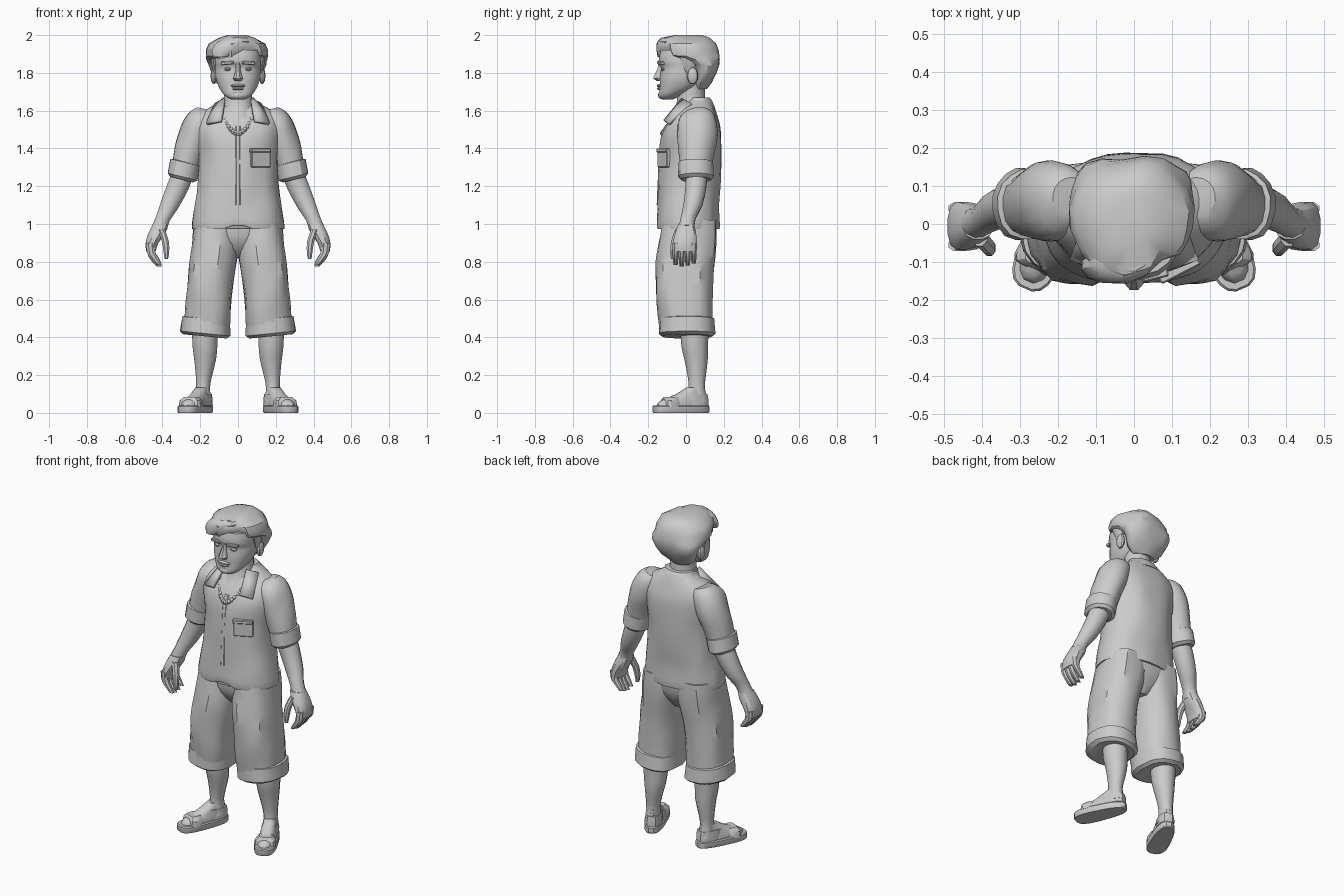
import bpy, bmesh, math
from mathutils import Vector, Matrix, noise

clay = bpy.data.materials.new("light_grey")
clay.diffuse_color = (0.6, 0.6, 0.6, 1)


def finish(bm, name, mirror=False, angle=32):
    bmesh.ops.recalc_face_normals(bm, faces=bm.faces[:])
    me = bpy.data.meshes.new(name)
    bm.to_mesh(me)
    bm.free()
    me.materials.append(clay)
    for p in me.polygons:
        p.use_smooth = True
    me.set_sharp_from_angle(angle=math.radians(angle))
    ob = bpy.data.objects.new(name, me)
    bpy.context.collection.objects.link(ob)
    if mirror:
        m = ob.modifiers.new("mirror", 'MIRROR')
        m.use_mirror_merge = False
    return ob


def smooth(rows, sub):
    """Catmull-Rom interpolation of the section rows."""
    out = []
    for i in range(len(rows) - 1):
        a, b = rows[max(i - 1, 0)], rows[i]
        c, d = rows[i + 1], rows[min(i + 2, len(rows) - 1)]
        for s in range(sub):
            t = s / sub
            out.append([0.5 * (2 * q + (r - p) * t + (2 * p - 5 * q + 4 * r - w) * t * t
                               + (3 * q - p - 3 * r + w) * t ** 3)
                        for p, q, r, w in zip(a, b, c, d)])
    return out + [list(rows[-1])]


def loft(name, rows, n=16, sub=2, power=1.0, tilt=0.0, wrinkle=0.0,
         mirror=False, matrix=None, hook=None):
    """Skin horizontal rings given as (z, x0, x1, y0, y1)."""
    bm = bmesh.new()
    rings = []
    for z, x0, x1, y0, y1 in smooth(rows, sub):
        ring = []
        for k in range(n):
            a = 2 * math.pi * (k + 0.5) / n
            c, s = math.cos(a), math.sin(a)
            dx = math.copysign(abs(c) ** power, c) * (x1 - x0) / 2
            dy = math.copysign(abs(s) ** power, s) * (y1 - y0) / 2
            v = Vector(((x0 + x1) / 2 + dx, (y0 + y1) / 2 + dy, z + tilt * dx))
            if wrinkle:
                f = noise.noise(Vector((v.x * 14, v.y * 14, v.z * 5)))
                v += Vector((dx, dy, 0)).normalized() * f * wrinkle
            if hook:
                v = hook(v)
            ring.append(bm.verts.new(matrix @ v if matrix else v))
        rings.append(ring)
    for a, b in zip(rings, rings[1:]):
        for k in range(n):
            j = (k + 1) % n
            bm.faces.new((a[k], a[j], b[j], b[k]))
    bm.faces.new(rings[0])
    bm.faces.new(rings[-1])
    return finish(bm, name, mirror)


def sym(rows):
    return [(z, -w, w, y0, y1) for z, w, y0, y1 in rows]


def box(name, loc, size, rot=(0, 0, 0), mirror=False, bevel=0.004):
    bm = bmesh.new()
    bmesh.ops.create_cube(bm, size=1, matrix=Matrix.Diagonal((*size, 1)))
    bmesh.ops.bevel(bm, geom=bm.edges[:], offset=bevel, segments=1, affect='EDGES')
    ob = finish(bm, name, mirror)
    m = Matrix.Translation(loc) @ Matrix.Rotation(rot[2], 4, 'Z') @ Matrix.Rotation(rot[1], 4, 'Y') \
        @ Matrix.Rotation(rot[0], 4, 'X')
    ob.data.transform(m)
    return ob


def ball(name, loc, size, mirror=False):
    bm = bmesh.new()
    bmesh.ops.create_uvsphere(bm, u_segments=10, v_segments=7, radius=1,
                              matrix=Matrix.Translation(loc) @ Matrix.Diagonal((*size, 1)))
    return finish(bm, name, mirror)


# Shirt body with a small split at the front of the hem
def hem(v):
    if v.y < 0 and v.z < 1.02:
        v.z += max(0, 0.05 - abs(v.x)) * 0.9
    return v


torso = [(0.975, .235, -.145, .165), (0.985, .247, -.158, .175), (1.1, .23, -.152, .175),
         (1.2, .215, -.148, .18), (1.35, .21, -.14, .185), (1.45, .225, -.132, .186),
         (1.52, .232, -.108, .182), (1.58, .205, -.07, .165), (1.63, .13, -.025, .145),
         (1.66, .085, 0, .125)]
loft("shirt_body", sym(torso), n=32, sub=3, power=.9, wrinkle=.009, hook=hem)
loft("button_strip", [(z, -.016, .016, y0 - .004, y0 + .03) for z, w, y0, y1 in torso[2:7]],
     n=8, power=.6)

# Shirt collar, neckline and pocket
loft("collar_band", sym([(1.615, .125, -.005, .155), (1.65, .1, .0, .14), (1.67, .085, .005, .125)]),
     n=20)
bm = bmesh.new()
bm.faces.new([bm.verts.new(p) for p in ((-.07, -.02, 1.66), (-.12, .03, 1.635), (-.165, -.09, 1.53),
                                       (-.09, -.115, 1.545))])
flap = finish(bm, "collar_flap", mirror=True)
sol = flap.modifiers.new("thickness", 'SOLIDIFY')
sol.thickness, sol.offset = .018, 0
flap.modifiers.move(1, 0)
for i in range(-7, 8):
    t = i / 7
    ball("neckline_ruffle", (.085 * t, -.125 + .07 * t * t, 1.48 + .10 * t * t),
         (.012, .012, .014))
box("chest_pocket", (.117, -.113, 1.35), (.112, .03, .1), (0, 0, math.radians(27)))
box("pocket_flap", (.117, -.117, 1.39), (.116, .034, .022), (0, 0, math.radians(27)))

# Sleeves with rolled cuffs
loft("sleeve", [(1.605, -.215, -.11, .02, .12), (1.58, -.255, -.11, -.02, .15),
                (1.53, -.287, -.12, -.045, .165), (1.46, -.312, -.145, -.045, .163),
                (1.39, -.332, -.175, -.04, .152), (1.30, -.35, -.205, -.035, .14)],
     n=18, tilt=-.25, wrinkle=.01, mirror=True)
loft("sleeve_cuff", [(1.33, -.335, -.21, -.025, .135), (1.325, -.36, -.197, -.043, .148),
                     (1.25, -.374, -.213, -.045, .15), (1.235, -.36, -.235, -.03, .135)],
     n=16, sub=1, tilt=-.25, wrinkle=.008, mirror=True)

# Forearms and hands
loft("forearm", [(1.27, -.345, -.235, -.005, .115), (1.2, -.373, -.262, -.005, .11),
                 (1.1, -.41, -.315, -.015, .088), (1.03, -.434, -.36, -.03, .052),
                 (.98, -.455, -.375, -.04, .047)], n=12, tilt=-.35, mirror=True)
loft("palm", [(1.0, -.45, -.368, -.04, .045), (.95, -.476, -.385, -.06, .055),
              (.9, -.49, -.42, -.07, .06), (.855, -.487, -.435, -.07, .058)],
     n=12, power=.8, mirror=True)
for i in range(4):
    y = -.072 + .032 * i
    d = (.008, 0, .004, .016)[i]
    loft("finger", [(.9, -.489, -.44, y, y + .034), (.85, -.484, -.436, y, y + .034),
                    (.81 + d, -.465, -.42, y + .001, y + .033),
                    (.775 + d, -.43, -.402, y + .005, y + .029)], n=8, mirror=True)
loft("thumb", [(.97, -.425, -.385, -.06, -.01), (.91, -.405, -.365, -.08, -.035),
               (.85, -.395, -.363, -.085, -.048), (.815, -.39, -.37, -.08, -.055)], n=8, mirror=True)

# Cropped trousers with turned-up cuffs
loft("trouser_seat", sym([(1.03, .225, -.12, .165), (.94, .225, -.12, .16),
                          (.87, .12, -.09, .13), (.82, .04, -.04, .09)]), n=20, power=.9)
loft("trouser_leg", [(1.02, -.232, .01, -.12, .165), (.95, -.242, .008, -.132, .165),
                     (.85, -.252, .0, -.15, .157), (.75, -.265, -.015, -.16, .147),
                     (.62, -.277, -.03, -.158, .14), (.45, -.285, -.048, -.135, .14)],
     n=20, power=.85, sub=3, wrinkle=.012, mirror=True)
loft("trouser_cuff", [(.502, -.28, -.055, -.128, .138), (.498, -.294, -.046, -.14, .15),
                      (.42, -.302, -.042, -.143, .156), (.405, -.285, -.06, -.12, .138)],
     n=20, sub=1, power=.85, tilt=-.1, wrinkle=.01, mirror=True)

# Lower legs
loft("lower_leg", [(.43, -.245, -.105, -.03, .12), (.35, -.242, -.108, -.024, .116),
                   (.28, -.233, -.115, -.008, .115), (.2, -.225, -.135, .008, .106),
                   (.13, -.222, -.148, .013, .1), (.06, -.228, -.138, -.005, .118)],
     n=14, mirror=True)

# Feet in sandals, toes turned out
turn = Matrix.Translation((-.22, -.022, 0)) @ Matrix.Rotation(math.radians(-24), 4, 'Z')


def sole_shape(v):
    v.x *= 1 - .25 * (v.y + .16) / .31
    return v


def foot(name, rows, **kw):
    loft(name, rows, matrix=turn, mirror=True, hook=sole_shape, **kw)


foot("sandal_sole", [(0, -.064, .064, -.16, .15), (.006, -.068, .068, -.163, .155),
                     (.034, -.068, .068, -.163, .155), (.04, -.062, .062, -.158, .15)],
     n=20, sub=1, power=.7)
foot("foot", [(.03, -.056, .056, -.145, .14), (.055, -.055, .055, -.135, .14),
              (.075, -.05, .05, -.095, .138), (.1, -.046, .046, -.03, .135),
              (.135, -.04, .04, .03, .13)], n=16, power=.85)
foot("toe_strap", [(.03, -.068, .068, -.11, -.03), (.065, -.062, .062, -.108, -.03),
                   (.085, -.04, .04, -.095, -.025)], n=12, sub=1, power=.5)
foot("ankle_strap", [(.04, -.058, .058, .01, .148), (.075, -.056, .056, .0, .148),
                     (.1, -.053, .053, .0, .143)], n=14, sub=1, power=.7)

# Neck and head
loft("neck", sym([(1.56, .1, -.09, .12), (1.62, .085, -.055, .11), (1.68, .076, -.045, .1),
                  (1.76, .08, -.04, .1)]), n=14)
loft("head", sym([(1.66, .035, -.125, -.07), (1.668, .055, -.138, -.05), (1.69, .08, -.143, -.01),
                  (1.72, .1, -.14, .05), (1.76, .116, -.14, .09), (1.8, .122, -.136, .11),
                  (1.83, .122, -.134, .12), (1.86, .124, -.147, .12), (1.92, .12, -.135, .12)]),
     n=20, power=.85)
loft("nose", sym([(1.855, .014, -.148, -.11), (1.82, .014, -.152, -.11), (1.785, .022, -.172, -.11),
                  (1.77, .028, -.176, -.11), (1.757, .02, -.155, -.11)]), n=8, sub=1)
box("brow", (-.055, -.133, 1.852), (.07, .025, .018), (0, math.radians(-4), math.radians(-14)),
    mirror=True)
ball("eye", (-.052, -.117, 1.82), (.022, .016, .011), mirror=True)
ball("upper_lip", (0, -.14, 1.732), (.042, .014, .009))
ball("lower_lip", (0, -.139, 1.717), (.035, .014, .009))
ball("chin", (0, -.132, 1.682), (.035, .016, .02))
ball("ear", (-.128, .035, 1.785), (.018, .03, .045), mirror=True)


# Hair: low nape, overhanging fringe swept from a side parting
def sweep(v):
    if v.x > .06 and v.y < 0:
        v.y *= .72
    v.x -= .004
    if v.y < -.05 and v.z < 1.94:
        v.z += .02 * math.sin(v.x * 25)
    return v


loft("hair", sym([(1.715, .07, .04, .1), (1.75, .11, .04, .135), (1.80, .138, .045, .163),
                  (1.84, .155, .03, .174), (1.87, .163, -.04, .176), (1.89, .165, -.13, .175),
                  (1.92, .163, -.148, .17), (1.955, .145, -.15, .155), (1.985, .1, -.125, .125),
                  (2.0, .045, -.06, .085)]), n=20, power=.92, sub=1, wrinkle=.018, hook=sweep)
loft("sideburn", [(1.9, -.15, -.1, -.04, .06), (1.84, -.14, -.1, -.02, .05),
                  (1.80, -.13, -.1, .0, .03)], n=8, mirror=True)
loft("fringe_lock", [(1.885, -.13, -.05, -.148, -.09), (1.92, -.14, .02, -.155, -.06),
                     (1.965, -.11, .06, -.15, -.04), (1.988, -.05, .04, -.12, -.04)],
     n=12, wrinkle=.01)
